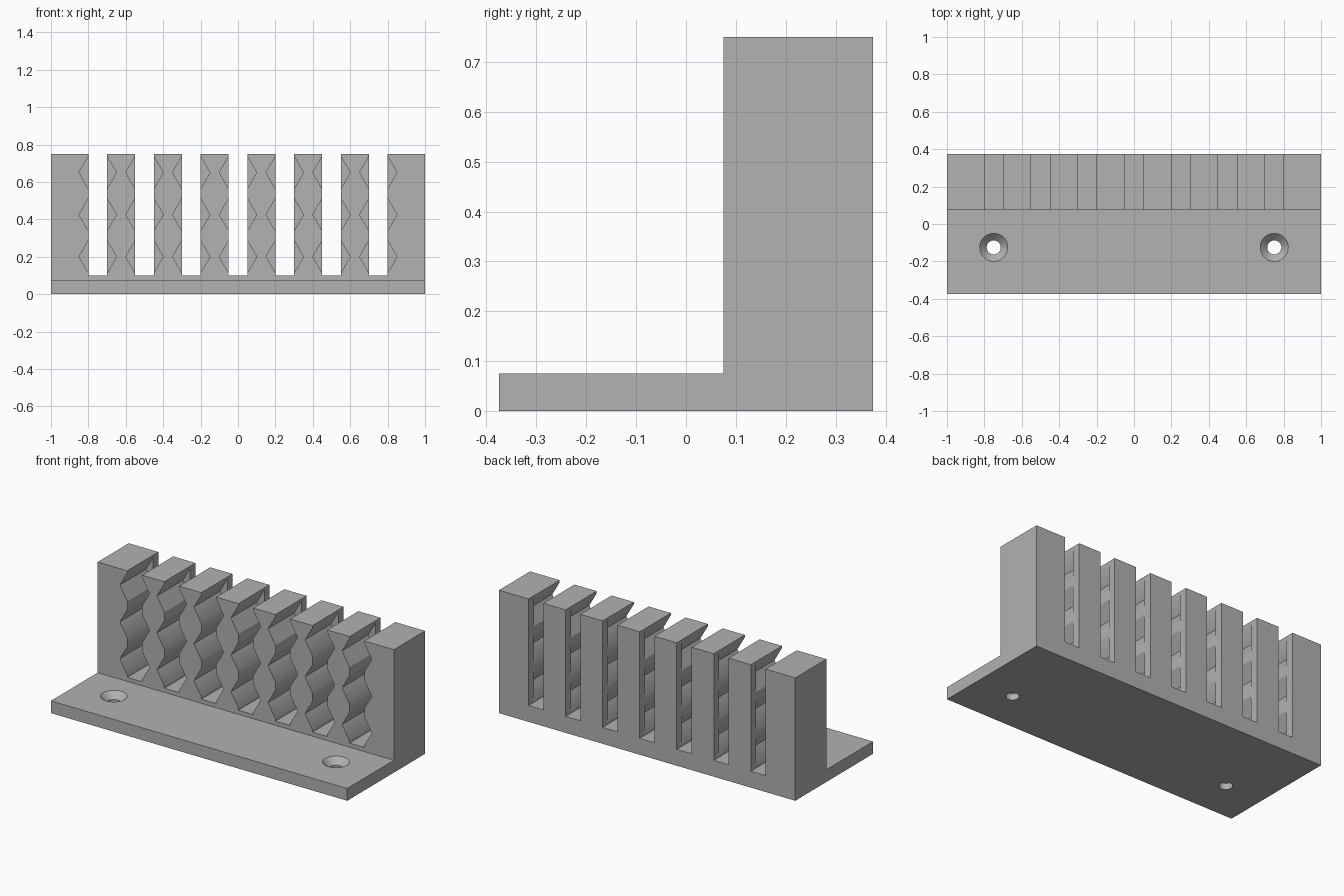
import bpy
import bmesh
import math
from mathutils import Vector

if "Cube" in bpy.data.objects:
    bpy.data.objects.remove(bpy.data.objects["Cube"], do_unlink=True)

# Main dimensions
BACK, BLOCK_FRONT = 0.375, 0.075
BASE_TOP, BLOCK_TOP = 0.075, 0.75
SLOTS = [0.25 * i for i in range(-3, 4)]
LEVELS = (0.2, 0.425, 0.65)

# Single grey material
grey = bpy.data.materials.new("plain grey")
grey.use_nodes = True
colour = (0.445, 0.445, 0.445, 1)
grey.diffuse_color = colour
grey.node_tree.nodes["Principled BSDF"].inputs["Base Color"].default_value = colour


def loft(bm, rings):
    """Join equal rings of points into a closed solid."""
    loops = [[bm.verts.new(p) for p in ring] for ring in rings]
    n = len(loops[0])
    for a, b in zip(loops, loops[1:]):
        for i in range(n):
            j = (i + 1) % n
            bm.faces.new((a[i], a[j], b[j], b[i]))
    bm.faces.new(loops[0])
    bm.faces.new(loops[-1])


def finish(bm, name):
    bmesh.ops.recalc_face_normals(bm, faces=bm.faces)
    mesh = bpy.data.meshes.new(name)
    bm.to_mesh(mesh)
    bm.free()
    mesh.materials.append(grey)
    obj = bpy.data.objects.new(name, mesh)
    bpy.context.collection.objects.link(obj)
    return obj


def prism(bm, outline, y0, y1):
    """Extrude an x-z outline along y."""
    loft(bm, [[Vector((x, y, z)) for x, z in outline] for y in (y0, y1)])


# L-shaped body: mounting flange and upright block
bm = bmesh.new()
side = [(-BACK, 0), (BACK, 0), (BACK, BLOCK_TOP), (BLOCK_FRONT, BLOCK_TOP),
        (BLOCK_FRONT, BASE_TOP), (-BACK, BASE_TOP)]
loft(bm, [[Vector((x, y, z)) for y, z in side] for x in (-1, 1)])
rack = finish(bm, "slotted_rack")

# Vertical slots through the block
bm = bmesh.new()
for x in SLOTS:
    l, r = x - 0.05, x + 0.05
    prism(bm, [(l, 0.1), (r, 0.1), (r, 1), (l, 1)], 0, 0.5)
slot_cutter = finish(bm, "slot_cutter")

# Hexagonal sockets, open at the front and stopped short of the back
bm = bmesh.new()
angles = [math.radians(60 * i) for i in range(6)]
for x in SLOTS:
    for z in LEVELS:
        hexagon = [(x + 0.1 * math.cos(a), z + 0.1 * math.sin(a)) for a in angles]
        prism(bm, hexagon, 0, 0.325)
socket_cutter = finish(bm, "socket_cutter")

# Countersunk screw holes in the flange
bm = bmesh.new()
sides = 48
for x in (-0.75, 0.75):
    rings = []
    for radius, z in ((0.0375, -0.05), (0.0375, 0.0375), (0.095, 0.095)):
        rings.append([Vector((x + radius * math.cos(math.tau * i / sides),
                              -0.125 + radius * math.sin(math.tau * i / sides), z))
                      for i in range(sides)])
    loft(bm, rings)
screw_cutter = finish(bm, "screw_hole_cutter")

# Cut everything and drop the cutters
bpy.ops.object.select_all(action='DESELECT')
bpy.context.view_layer.objects.active = rack
rack.select_set(True)
for cutter in (slot_cutter, socket_cutter, screw_cutter):
    cutter.hide_render = True
    mod = rack.modifiers.new(cutter.name, 'BOOLEAN')
    mod.operation = 'DIFFERENCE'
    mod.solver = 'EXACT'
    mod.object = cutter
    bpy.ops.object.modifier_apply(modifier=mod.name)
    bpy.data.objects.remove(cutter, do_unlink=True)

bpy.ops.object.shade_smooth_by_angle(angle=math.radians(30))
